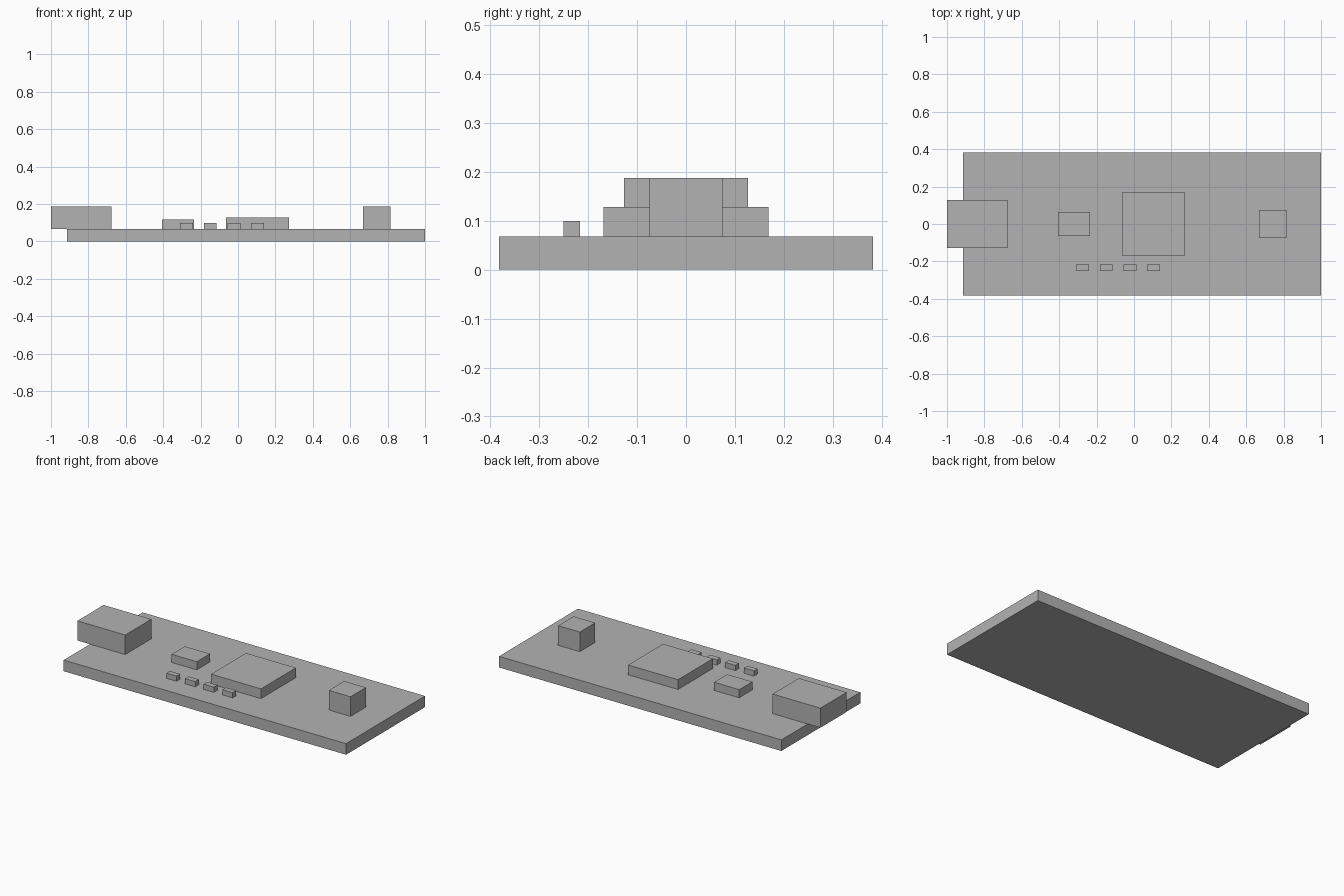
import bpy

# Remove the default cube
if "Cube" in bpy.data.objects:
    bpy.data.objects.remove(bpy.data.objects["Cube"], do_unlink=True)

# One plain grey for the whole model
grey = bpy.data.materials.new("plain_grey")
grey.use_nodes = True
colour = (0.45, 0.45, 0.45, 1)
grey.diffuse_color = colour
grey.node_tree.nodes["Principled BSDF"].inputs["Base Color"].default_value = colour

BOARD_TOP = 0.068


def box(name, centre, size, base=BOARD_TOP):
    """Flat-shaded block standing on the height given by base."""
    bpy.ops.mesh.primitive_cube_add(
        size=1, location=(centre[0], centre[1], base + size[2] / 2))
    obj = bpy.context.object
    obj.name = obj.data.name = name
    obj.scale = size
    bpy.ops.object.transform_apply(location=False, rotation=False, scale=True)
    obj.data.materials.append(grey)
    return obj


# Circuit board
box("board", (0.043, 0), (1.914, 0.764, BOARD_TOP), base=0)

# Connector overhanging the right end
box("port_connector", (-0.838, 0), (0.324, 0.254, 0.12))

# Chips and button along the centre line
box("main_chip", (0.105, 0), (0.338, 0.338, 0.06))
box("small_chip", (-0.32, 0), (0.17, 0.127, 0.05))
box("button", (0.741, 0), (0.147, 0.149, 0.12))

# Row of small components near the front edge
for i in range(4):
    box(f"resistor_{i + 1}", (-0.275 + i * 0.1265, -0.234), (0.069, 0.034, 0.032))
